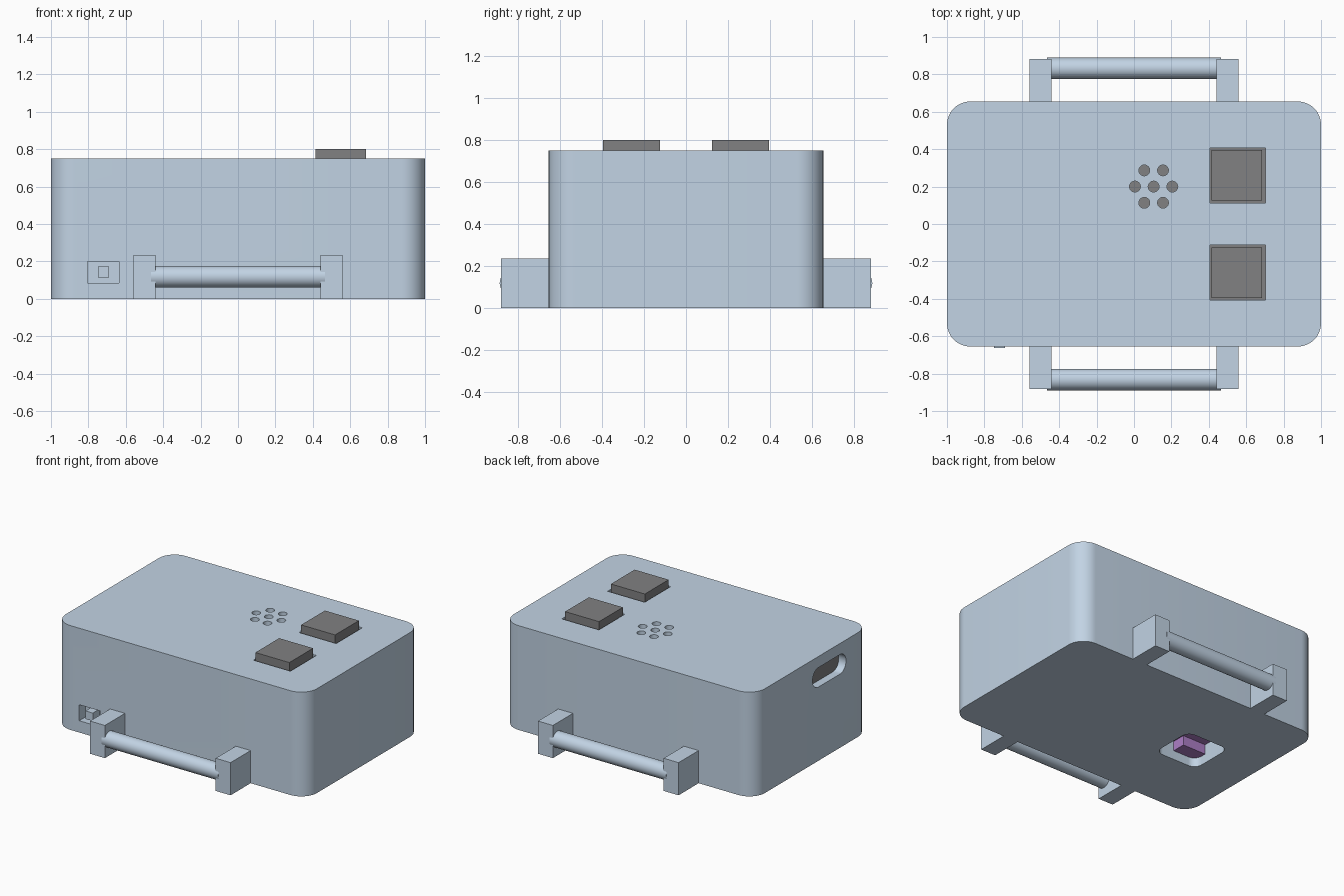
import bpy, bmesh, math
from mathutils import Vector

old = bpy.data.objects.get("Cube")
if old:
    bpy.data.objects.remove(old, do_unlink=True)


def material(name, rgb):
    m = bpy.data.materials.new(name)
    m.use_nodes = True
    m.diffuse_color = (*rgb, 1)
    m.node_tree.nodes["Principled BSDF"].inputs["Base Color"].default_value = (*rgb, 1)
    return m


BLUE = material("pale steel blue", (0.54, 0.655, 0.78))
GREY = material("mid grey", (0.22, 0.22, 0.225))
PURPLE = material("soft purple", (0.42, 0.21, 0.57))


def prism(name, w, h, r, depth, loc, mat, rot=(0, 0, 0), seg=12):
    """Rounded rectangle w by h, extruded by depth and centred on loc."""
    bm = bmesh.new()
    pts = []
    for i, (sx, sy) in enumerate([(1, 1), (-1, 1), (-1, -1), (1, -1)]):
        for k in range(seg + 1 if r else 1):
            a = math.pi / 2 * (i + k / seg)
            pts.append((sx * (w / 2 - r) + r * math.cos(a),
                        sy * (h / 2 - r) + r * math.sin(a), -depth / 2))
    face = bm.faces.new([bm.verts.new(p) for p in pts])
    top = bmesh.ops.extrude_face_region(bm, geom=[face])["geom"]
    bmesh.ops.translate(bm, vec=(0, 0, depth),
                        verts=[v for v in top if isinstance(v, bmesh.types.BMVert)])
    bmesh.ops.remove_doubles(bm, verts=bm.verts, dist=1e-5)
    bmesh.ops.recalc_face_normals(bm, faces=bm.faces)
    mesh = bpy.data.meshes.new(name)
    bm.to_mesh(mesh)
    bm.free()
    mesh.materials.append(mat)
    ob = bpy.data.objects.new(name, mesh)
    bpy.context.collection.objects.link(ob)
    ob.location, ob.rotation_euler = Vector(loc), rot
    return ob


def activate(ob):
    bpy.ops.object.select_all(action="DESELECT")
    ob.select_set(True)
    bpy.context.view_layer.objects.active = ob


def smooth(ob):
    activate(ob)
    bpy.ops.object.shade_smooth_by_angle(angle=math.radians(30))


def cut(ob, cutter):
    activate(ob)
    mod = ob.modifiers.new("opening", "BOOLEAN")
    mod.operation, mod.solver, mod.object = "DIFFERENCE", "EXACT", cutter
    bpy.ops.object.modifier_apply(modifier=mod.name)
    bpy.data.objects.remove(cutter, do_unlink=True)


X, Y, TOP = 1.0, 0.655, 0.75
SIDE = (math.pi / 2, 0, math.pi / 2)
FRONT = (math.pi / 2, 0, 0)

# Case
case = prism("case", 2 * X, 2 * Y, 0.125, TOP, (0, 0, TOP / 2), BLUE)

# Push buttons, each sitting in a slightly larger square opening
for side, y in (("back", 0.26), ("front", -0.26)):
    cut(case, prism("cutter", 0.295, 0.295, 0, 0.1, (0.555, y, TOP), BLUE))
    prism(side + "_button", 0.27, 0.27, 0, 0.12, (0.55, y, 0.742), GREY)
    prism(side + "_button_flange", 0.32, 0.32, 0, 0.02, (0.555, y, 0.72), GREY)

# Speaker holes: one in the middle, six around it, over a grey disc
cx, cy = 0.105, 0.2
holes = [(cx, cy)] + [(cx + 0.1 * math.cos(i * math.pi / 3), cy + 0.1 * math.sin(i * math.pi / 3))
                      for i in range(6)]
for x, y in holes:
    cut(case, prism("cutter", 0.058, 0.058, 0.029, 0.13, (x, y, TOP), BLUE, seg=8))
prism("speaker", 0.3, 0.3, 0.15, 0.04, (cx, cy, 0.672), GREY)

# Rounded socket on the right side
cut(case, prism("cutter", 0.38, 0.14, 0.069, 0.14, (-X, -0.2, 0.6), BLUE, SIDE))
prism("socket", 0.44, 0.2, 0.08, 0.04, (-0.922, -0.2, 0.6), GREY, SIDE)

# Slide switch in a square recess on the front
cut(case, prism("cutter", 0.17, 0.115, 0, 0.14, (-0.72, -Y, 0.142), BLUE, FRONT))
prism("switch", 0.058, 0.058, 0, 0.1, (-0.72, -0.613, 0.144), BLUE, FRONT)

# Opening underneath, showing a board with a raised block
cut(case, prism("cutter", 0.34, 0.33, 0.06, 0.29, (-0.5, -0.01, 0), BLUE))
prism("inner_board", 0.4, 0.4, 0, 0.03, (-0.5, -0.01, 0.15), PURPLE)
prism("inner_block", 0.23, 0.13, 0, 0.08, (-0.6, -0.142, 0.105), PURPLE)
smooth(case)

# Carry handles on the front and back
for name, s in (("front", -1), ("back", 1)):
    for side, x in (("left", 0.5), ("right", -0.5)):
        prism(f"{name}_{side}_handle_post", 0.118, 0.24, 0, 0.235,
              (x, s * 0.763, 0.1175), BLUE)
    bar = prism(name + "_handle_bar", 0.114, 0.114, 0.057, 0.93, (0, s * 0.832, 0.118), BLUE, SIDE)
    smooth(bar)
